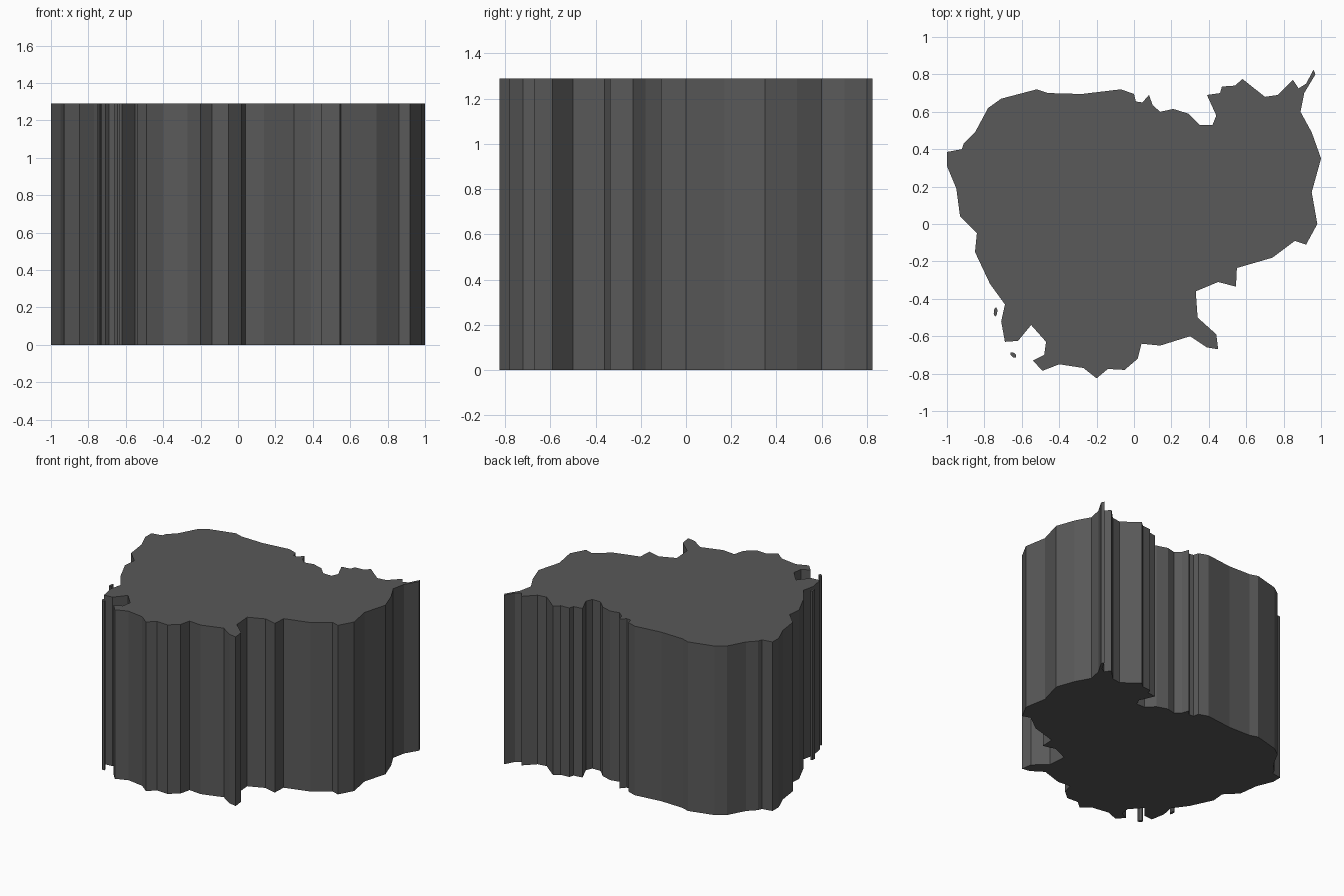
import bpy, bmesh, math

if "Cube" in bpy.data.objects:
    bpy.data.objects.remove(bpy.data.objects["Cube"])

HEIGHT = 1.29

slate = bpy.data.materials.new("dark_grey")
slate.diffuse_color = (0.1, 0.1, 0.1, 1)
slate.use_nodes = True
slate.node_tree.nodes["Principled BSDF"].inputs["Base Color"].default_value = slate.diffuse_color


def extrude_outline(name, points):
    """Closed flat outline pulled straight up from z = 0 to HEIGHT."""
    bm = bmesh.new()
    base = bm.faces.new([bm.verts.new((x, y, 0)) for x, y in points])
    top = bmesh.ops.extrude_face_region(bm, geom=[base], use_keep_orig=True)
    bmesh.ops.translate(bm, vec=(0, 0, HEIGHT),
                        verts=[g for g in top["geom"] if isinstance(g, bmesh.types.BMVert)])
    bmesh.ops.recalc_face_normals(bm, faces=bm.faces)
    mesh = bpy.data.meshes.new(name)
    bm.to_mesh(mesh)
    bm.free()
    mesh.materials.append(slate)
    obj = bpy.data.objects.new(name, mesh)
    bpy.context.collection.objects.link(obj)
    return obj


def islet(name, cx, cy, length, width, angle):
    """Small six-sided column, stretched along the given angle."""
    c, s = math.cos(math.radians(angle)), math.sin(math.radians(angle))
    ring = []
    for i in range(6):
        t = math.radians(60 * i)
        u, v = length / 2 * math.cos(t), width / 2 * math.sin(t) * 1.15
        ring.append((cx + u * c - v * s, cy + u * s + v * c))
    return extrude_outline(name, ring)


# Main landmass, clockwise from the west tip
extrude_outline("landmass", [
    (-1, .385), (-.92, .40), (-.91, .43), (-.85, .49), (-.78, .62), (-.71, .67),
    (-.52, .72), (-.46, .70), (-.28, .695), (-.07, .72), (0, .695), (.01, .655),
    (.045, .65), (.08, .69), (.10, .635), (.14, .60), (.21, .615), (.29, .59),
    (.35, .53), (.42, .53), (.44, .58), (.39, .69), (.46, .70), (.47, .735),
    (.54, .74), (.58, .775), (.70, .68), (.77, .69), (.85, .77), (.88, .725),
    (.92, .75), (.96, .825), (.97, .80), (.91, .70), (.89, .60), (.95, .49),
    (1, .35), (.95, .17), (.98, 0), (.92, -.11), (.86, -.09), (.74, -.18),
    (.55, -.235), (.545, -.335), (.45, -.31), (.33, -.36), (.34, -.50),
    (.44, -.59), (.45, -.67), (.39, -.66), (.30, -.60), (.14, -.65), (.04, -.64),
    (.02, -.72), (-.05, -.78), (-.14, -.775), (-.20, -.825), (-.27, -.77),
    (-.40, -.75), (-.49, -.785), (-.54, -.73), (-.48, -.70), (-.47, -.63),
    (-.55, -.54), (-.62, -.625), (-.69, -.63), (-.71, -.52), (-.69, -.43),
    (-.77, -.32), (-.85, -.15), (-.84, -.05), (-.93, .04), (-.95, .19), (-1, .31),
])

# Two islets off the south-west coast
islet("north_islet", -.74, -.47, .05, .018, 85)
islet("south_islet", -.645, -.70, .04, .02, -40)
